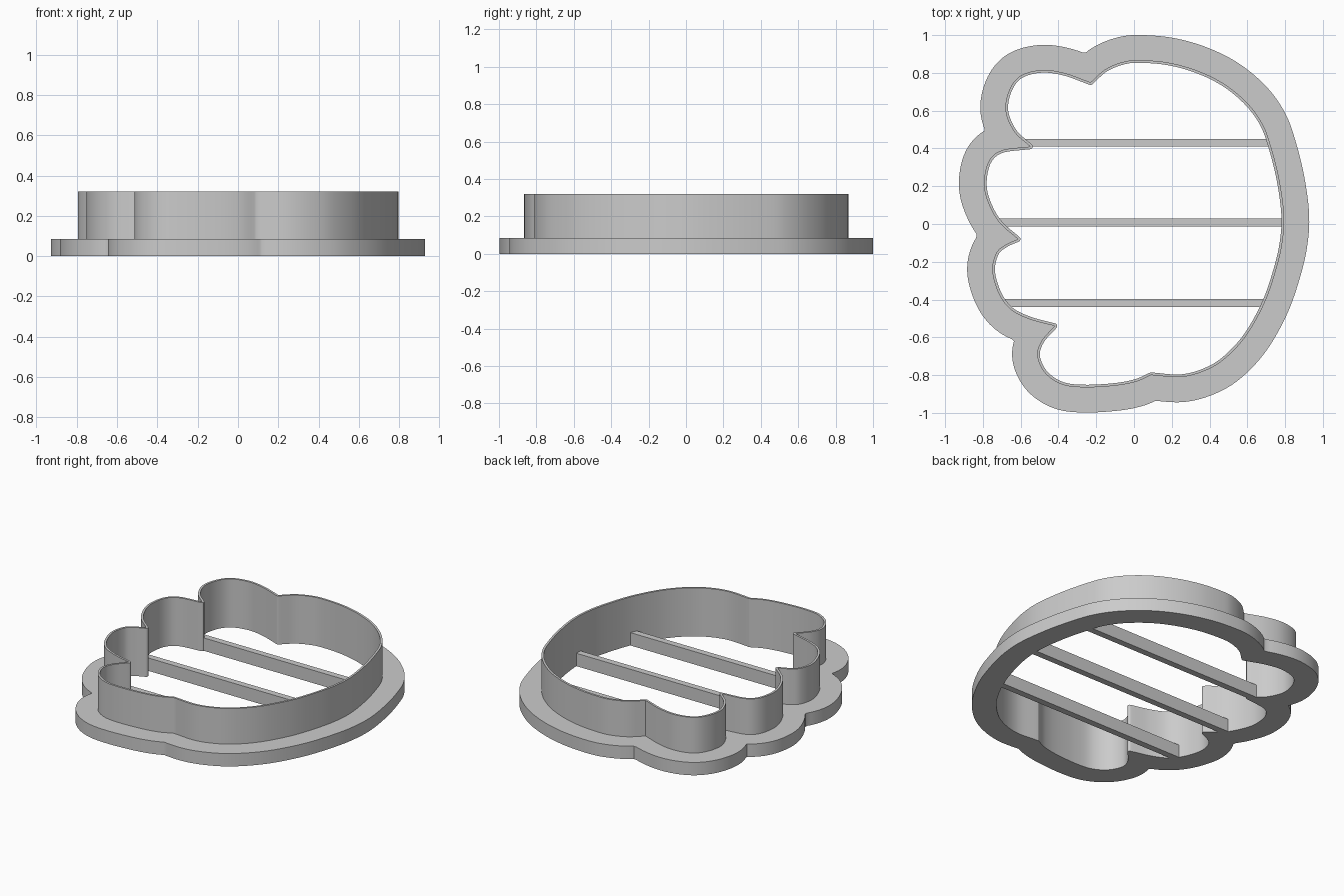
import bpy
import bmesh
import math
from mathutils import Vector

if "Cube" in bpy.data.objects:
    bpy.data.objects.remove(bpy.data.objects["Cube"])

FLANGE_HEIGHT, WALL_HEIGHT = 0.085, 0.32
FLANGE_WIDTH, WALL_THICKNESS = 0.133, 0.014

# Clockwise lobes of the blade outline in hundredths; each ends where the next starts
LOBES = [
    [(-23, 75), (-15, 82), (-5, 86), (4.5, 86.7), (19, 85.3), (34, 81), (48, 74),
     (60, 64), (68, 53), (72.5, 41), (76.8, 24), (79.4, 5), (78.5, -10), (75, -25),
     (69, -42), (59.5, -59), (48.5, -71), (38, -77.5), (25, -81)],
    [(9, -80), (1, -83.5), (-10, -85.6), (-26, -86.5), (-38, -85), (-47, -79),
     (-51.2, -70), (-49, -62)],
    [(-42, -54), (-55, -50.5), (-65, -45.5), (-71.5, -37), (-75, -25), (-73, -15.5),
     (-68, -11)],
    [(-61.5, -8), (-71.5, 1), (-77.5, 12), (-79.4, 22), (-77, 33), (-70, 39)],
    [(-55, 41), (-63.5, 49), (-68, 60), (-66, 71), (-60, 78.5), (-49, 81.5), (-37, 80)],
]

plastic = bpy.data.materials.new("grey plastic")
plastic.use_nodes = True
grey = (0.6, 0.6, 0.6, 1)
plastic.diffuse_color = grey
plastic.node_tree.nodes["Principled BSDF"].inputs["Base Color"].default_value = grey


def smooth_lobe(points, steps=8):
    """Catmull-Rom curve through the points, open at both ends."""
    pts = [2 * points[0] - points[1], *points, 2 * points[-1] - points[-2]]
    curve = []
    for a, b, c, d in zip(pts, pts[1:], pts[2:], pts[3:]):
        for i in range(steps):
            t = i / steps
            curve.append(0.5 * (2 * b + (c - a) * t + (2 * a - 5 * b + 4 * c - d) * t**2
                                + (3 * b - a - 3 * c + d) * t**3))
    return curve + [points[-1]]


def outline_with_normals():
    """Points and outward normals, with the normals fanned out at each notch."""
    lobes = [[Vector(p) / 100 for p in lobe] for lobe in LOBES]
    outline, samples = [], []
    for i, lobe in enumerate(lobes):
        curve = smooth_lobe(lobe + [lobes[(i + 1) % len(lobes)][0]])
        outline += curve[:-1]
        for j, p in enumerate(curve):
            along = curve[min(j + 1, len(curve) - 1)] - curve[max(j - 1, 0)]
            normal = Vector((-along.y, along.x)).normalized()
            if j == 0 and samples:
                samples += fan(p, samples[-1][1], normal)
            samples.append((p, normal))
    samples += fan(samples[0][0], samples[-1][1], samples[0][1])
    return outline, samples


def fan(point, start, end, steps=6):
    return [(point, start.lerp(end, k / steps).normalized()) for k in range(1, steps)]


def offset(outline, samples, distance):
    """Parallel outline, trimmed where neighbouring lobes overlap."""
    result = []
    for p, n in samples:
        q = p + n * distance
        if min((q - o).length for o in outline) > abs(distance) - 1e-4:
            if not result or (q - result[-1]).length > 1e-4:
                result.append(q)
    return result


def finish(bm, name):
    bmesh.ops.recalc_face_normals(bm, faces=bm.faces)
    mesh = bpy.data.meshes.new(name)
    bm.to_mesh(mesh)
    bm.free()
    mesh.materials.append(plastic)
    obj = bpy.data.objects.new(name, mesh)
    bpy.context.collection.objects.link(obj)
    return obj


def ring_of(bm, points, z):
    verts = [bm.verts.new((p.x, p.y, z)) for p in points]
    edges = [bm.edges.new((a, b)) for a, b in zip(verts, verts[1:] + verts[:1])]
    return verts, edges


def side(bm, low, high):
    a, b = low[0], high[0]
    for i in range(len(a)):
        bm.faces.new((a[i - 1], a[i], b[i], b[i - 1]))


def cap(bm, outer, inner):
    bmesh.ops.triangle_fill(bm, use_beauty=True, edges=outer[1] + inner[1], normal=(0, 0, 1))


outline, samples = outline_with_normals()
rim = offset(outline, samples, FLANGE_WIDTH)
inside = offset(outline, samples, -WALL_THICKNESS)

# Cutter body: wide flange with a thin blade wall rising from its inner edge
bm = bmesh.new()
rim_low, rim_high = ring_of(bm, rim, 0), ring_of(bm, rim, FLANGE_HEIGHT)
blade_low, blade_high = ring_of(bm, outline, FLANGE_HEIGHT), ring_of(bm, outline, WALL_HEIGHT)
in_low, in_high = ring_of(bm, inside, 0), ring_of(bm, inside, WALL_HEIGHT)
cap(bm, rim_low, in_low)
cap(bm, rim_high, blade_low)
cap(bm, blade_high, in_high)
side(bm, rim_low, rim_high)
side(bm, blade_low, blade_high)
side(bm, in_low, in_high)
body = finish(bm, "cutter_body")
bpy.ops.object.select_all(action="DESELECT")
body.select_set(True)
bpy.context.view_layer.objects.active = body
bpy.ops.object.shade_smooth_by_angle(angle=math.radians(30))

# Brace bars: span the opening and end inside the flange
for name, y in (("back", 0.43), ("middle", 0.007), ("front", -0.418)):
    hits = [a.x for a, b in zip(outline, outline[1:] + outline[:1])
            if (a.y - y) * (b.y - y) <= 0]
    left, right = min(hits) - 0.02, max(hits) + 0.02
    bm = bmesh.new()
    bmesh.ops.create_cube(bm, size=1)
    bmesh.ops.scale(bm, vec=(right - left, 0.042, FLANGE_HEIGHT), verts=bm.verts)
    bar = finish(bm, name + "_brace_bar")
    bar.location = ((left + right) / 2, y, FLANGE_HEIGHT / 2)
